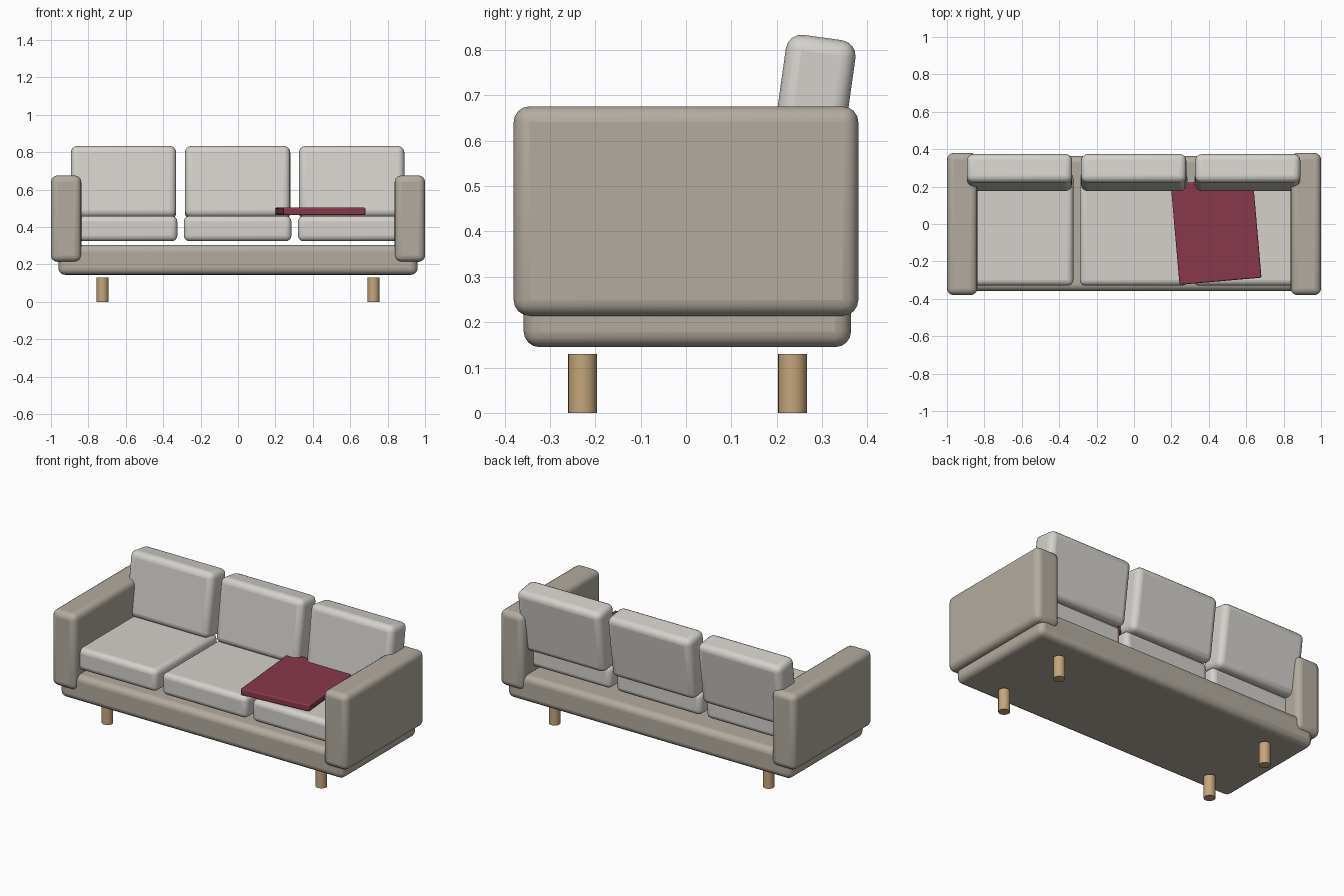
import bpy, math

if "Cube" in bpy.data.objects:
    bpy.data.objects.remove(bpy.data.objects["Cube"])

def material(name, rgb):
    m = bpy.data.materials.new(name)
    m.diffuse_color = (*rgb, 1)
    m.use_nodes = True
    m.node_tree.nodes["Principled BSDF"].inputs["Base Color"].default_value = m.diffuse_color
    return m

FRAME = material("frame_fabric", (0.45, 0.41, 0.35))
CUSHION = material("cushion_fabric", (0.66, 0.64, 0.60))
WOOD = material("wood", (0.55, 0.38, 0.20))
RED = material("throw_fabric", (0.25, 0.04, 0.07))

def finish(name, mat):
    ob = bpy.context.object
    ob.name = name
    ob.data.materials.append(mat)
    bpy.ops.object.shade_smooth_by_angle(angle=math.radians(35))
    return ob

def soft_box(name, centre, size, radius, mat, rot=(0, 0, 0), segments=4):
    bpy.ops.mesh.primitive_cube_add(size=1, location=centre)
    ob = bpy.context.object
    ob.scale = size
    bpy.ops.object.transform_apply(location=False, rotation=False, scale=True)
    ob.rotation_euler = rot
    bev = ob.modifiers.new("round_edges", 'BEVEL')
    bev.width = radius
    bev.segments = segments
    return finish(name, mat)

# Base frame
soft_box("base", (0, 0.003, 0.225), (1.92, 0.722, 0.16), 0.035, FRAME)

# Armrests
for side, label in ((-1, "left"), (1, "right")):
    soft_box(f"{label}_arm", (side * 0.919, 0, 0.445), (0.162, 0.76, 0.462), 0.035, FRAME)

# Seat and back cushions
for i, label in enumerate(("left", "middle", "right")):
    x = (i - 1) * 0.61 - 0.002
    soft_box(f"{label}_seat_cushion", (x, -0.027, 0.392), (0.575, 0.605, 0.135), 0.03, CUSHION)
    soft_box(f"{label}_back_cushion", (x, 0.275, 0.637), (0.563, 0.155, 0.385), 0.035,
             CUSHION, rot=(math.radians(-8), 0, 0))

# Folded throw blanket
soft_box("throw_blanket", (0.439, -0.037, 0.484), (0.44, 0.54, 0.04), 0.007, RED,
         rot=(0, 0, math.radians(5)), segments=2)

# Round legs
for x in (-0.724, 0.724):
    for y, label in ((-0.228, "front"), (0.235, "back")):
        bpy.ops.mesh.primitive_cylinder_add(vertices=24, radius=0.032, depth=0.13,
                                            location=(x, y, 0.065))
        finish(f"{label}_leg", WOOD)
